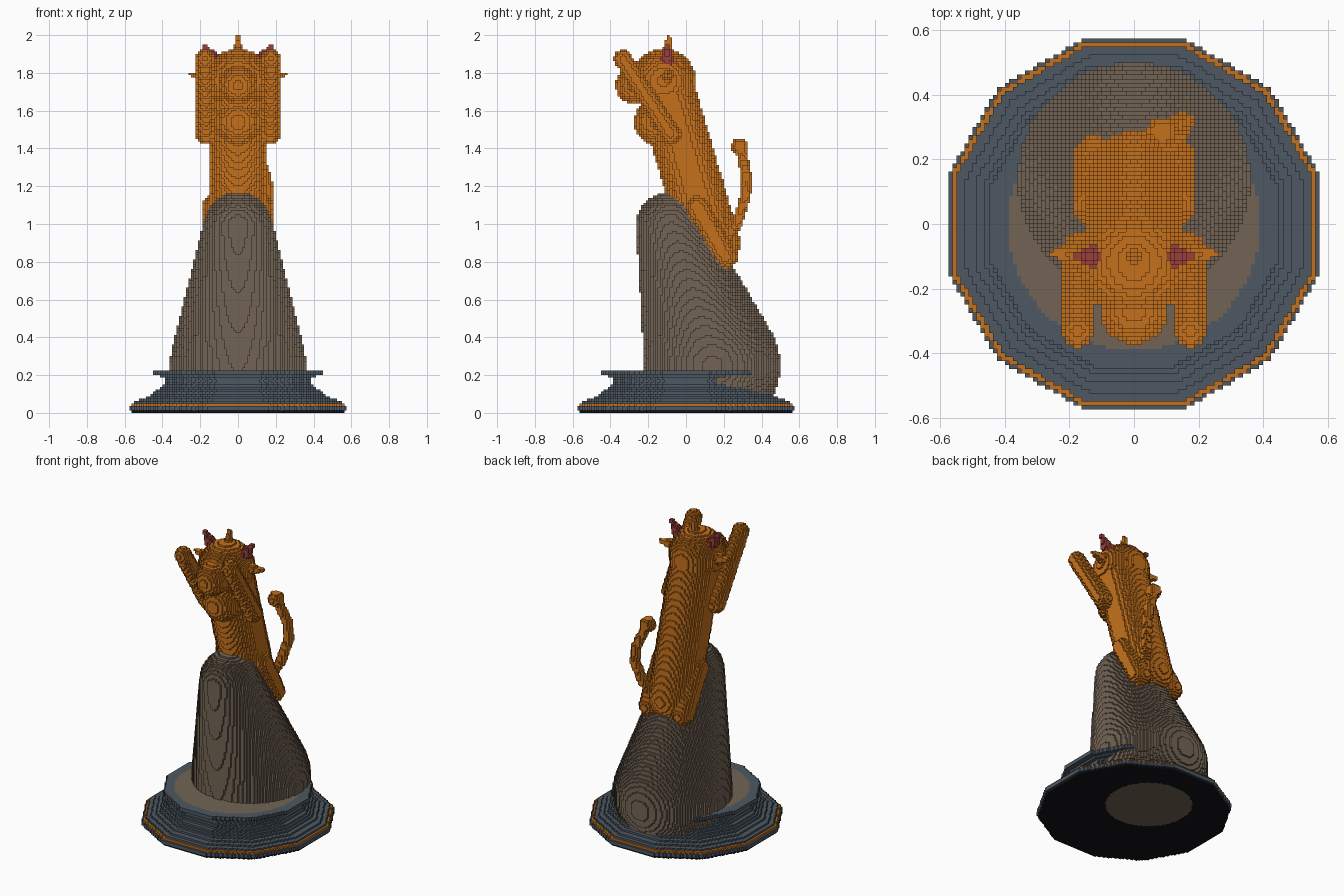
import bpy
from math import cos, sin, pi, sqrt, hypot, floor, ceil
from mathutils import Vector

CELL = 0.0125  # edge length of one block

if "Cube" in bpy.data.objects:
    bpy.data.objects.remove(bpy.data.objects["Cube"], do_unlink=True)


def make_material(name, r, g, b):
    linear = [(c / 255) ** 2.2 for c in (r, g, b)] + [1]
    mat = bpy.data.materials.new(name)
    mat.use_nodes = True
    mat.diffuse_color = linear
    mat.node_tree.nodes["Principled BSDF"].inputs["Base Color"].default_value = linear
    return mat


ORANGE = make_material("orange fur", 196, 113, 34)
STONE = make_material("brown stone", 114, 100, 85)
SLATE = make_material("slate blue", 78, 89, 98)
RED = make_material("dull red", 152, 66, 62)
BLACK = make_material("black underside", 26, 26, 29)


# Solid shapes: each is (low corner, high corner, inside test)
def limb(a, b, ra, rb=None):
    """Rounded cone between two balls."""
    rb = ra if rb is None else rb
    a, b = Vector(a), Vector(b)
    length = (b - a).length
    dx, dy, dz = (b - a) / length
    ax, ay, az = a
    taper = (ra - rb) / length
    tilt = taper / sqrt(1 - taper * taper)

    def inside(x, y, z):
        x, y, z = x - ax, y - ay, z - az
        s = x * dx + y * dy + z * dz
        q2 = max(x * x + y * y + z * z - s * s, 0)
        t = min(max(s - sqrt(q2) * tilt, 0), length)
        return q2 + (s - t) ** 2 <= (ra - taper * t) ** 2

    low = [min(a[i] - ra, b[i] - rb) for i in range(3)]
    high = [max(a[i] + ra, b[i] + rb) for i in range(3)]
    return low, high, inside


def ball(centre, r):
    x, y, z = centre
    return limb(centre, (x, y, z + 0.001), r)


def chain(points, r):
    return [limb(p, q, r) for p, q in zip(points, points[1:])]


def turned(profile, sides=0):
    """Turned solid from (radius, height) points; a polygon in plan if sides is set."""
    normals = [(cos(2 * pi * i / sides), sin(2 * pi * i / sides)) for i in range(sides // 2)]

    def inside(x, y, z):
        d = max(abs(x * c + y * s) for c, s in normals) if sides else hypot(x, y)
        for (r0, z0), (r1, z1) in zip(profile, profile[1:]):
            if z0 <= z <= z1:
                return d <= r0 + (r1 - r0) * (z - z0) / (z1 - z0)
        return False

    r = max(p[0] for p in profile) * 1.05
    return (-r, -r, profile[0][1]), (r, r, profile[-1][1]), inside


# Block model: parts claim grid cells, earlier parts win
occupied = set()
parts = []


def add_part(name, material, *shapes):
    cells = set()
    for low, high, inside in shapes:
        spans = [range(floor(l / CELL), ceil(h / CELL) + 1) for l, h in zip(low, high)]
        for k in spans[2]:
            if k < 0:
                continue
            for j in spans[1]:
                for i in spans[0]:
                    if inside((i + 0.5) * CELL, (j + 0.5) * CELL, (k + 0.5) * CELL):
                        cells.add((i, j, k))
    cells -= occupied
    occupied.update(cells)
    parts.append((name, material, cells))


def build_part(name, material, cells):
    """Mesh the cell sides that face open air."""
    index, faces = {}, []
    square = ((0, 0), (1, 0), (1, 1), (0, 1))
    for cell in sorted(cells):
        for axis in range(3):
            u, v = (axis + 1) % 3, (axis + 2) % 3
            for side in (0, 1):
                other = list(cell)
                other[axis] += 2 * side - 1
                if tuple(other) in occupied:
                    continue
                face = []
                for du, dv in (square if side else square[::-1]):
                    corner = list(cell)
                    corner[axis] += side
                    corner[u] += du
                    corner[v] += dv
                    face.append(index.setdefault(tuple(corner), len(index)))
                faces.append(face)
    if not faces:
        return
    mesh = bpy.data.meshes.new(name)
    mesh.from_pydata([[c * CELL for c in p] for p in index], [], faces)
    mesh.materials.append(material)
    bpy.context.collection.objects.link(bpy.data.objects.new(name, mesh))


# Leaning rock and the ground disc around it
add_part("rock", STONE, limb((0, 0.14, 0.25), (0, -0.085, 0.99), 0.36, 0.18))
add_part("ground_disc", STONE, turned([(0.39, 0.2), (0.39, 0.225)]))

# Twelve-sided pedestal
add_part("pedestal_underside", BLACK, turned([(0.565, 0), (0.565, 0.0125)], 12))
add_part("pedestal_trim", ORANGE, turned([(0.567, 0.0375), (0.567, 0.05)], 12))
add_part("pedestal", SLATE, turned([
    (0.575, 0.0125), (0.575, 0.0375), (0.555, 0.0376), (0.555, 0.055), (0.53, 0.065),
    (0.47, 0.09), (0.43, 0.12), (0.395, 0.15), (0.385, 0.175), (0.4, 0.19),
    (0.445, 0.2), (0.445, 0.22)], 12))

# Body, chest and head
add_part("body", ORANGE, limb((0, 0.13, 0.9), (0, -0.09, 1.65), 0.155))
add_part("chest", ORANGE, ball((0, -0.15, 1.54), 0.125))
add_part("head", ORANGE, ball((0, -0.12, 1.755), 0.172))
add_part("snout", ORANGE, ball((0, -0.27, 1.735), 0.102))
add_part("crown_spike", ORANGE, limb((0, -0.1, 1.9), (0, -0.09, 1.988), 0.028, 0.012))

# Paired limbs, ears and cheek spikes
for side, s in (("left", 1), ("right", -1)):
    add_part(side + "_arm", ORANGE,
             limb((s * 0.17, -0.08, 1.475), (s * 0.175, -0.335, 1.875), 0.053, 0.048))
    add_part(side + "_leg", ORANGE,
             limb((s * 0.13, 0.06, 1.09), (s * 0.125, 0.21, 0.825), 0.062))
    add_part(side + "_ear", RED,
             limb((s * 0.12, -0.1, 1.86), (s * 0.172, -0.1, 1.937), 0.038, 0.014))
    add_part(side + "_cheek_spike", ORANGE,
             limb((s * 0.15, -0.1, 1.78), (s * 0.248, -0.09, 1.79), 0.035, 0.012))

# Curled tail with a round tip
tail_path = [(0.08, 0.2, 0.9), (0.13, 0.27, 1.0), (0.16, 0.315, 1.15),
             (0.15, 0.32, 1.25), (0.11, 0.3, 1.35), (0.085, 0.285, 1.41)]
add_part("tail", ORANGE, *chain(tail_path, 0.028))
add_part("tail_tip", ORANGE, ball(tail_path[-1], 0.045))

for part in parts:
    build_part(*part)
